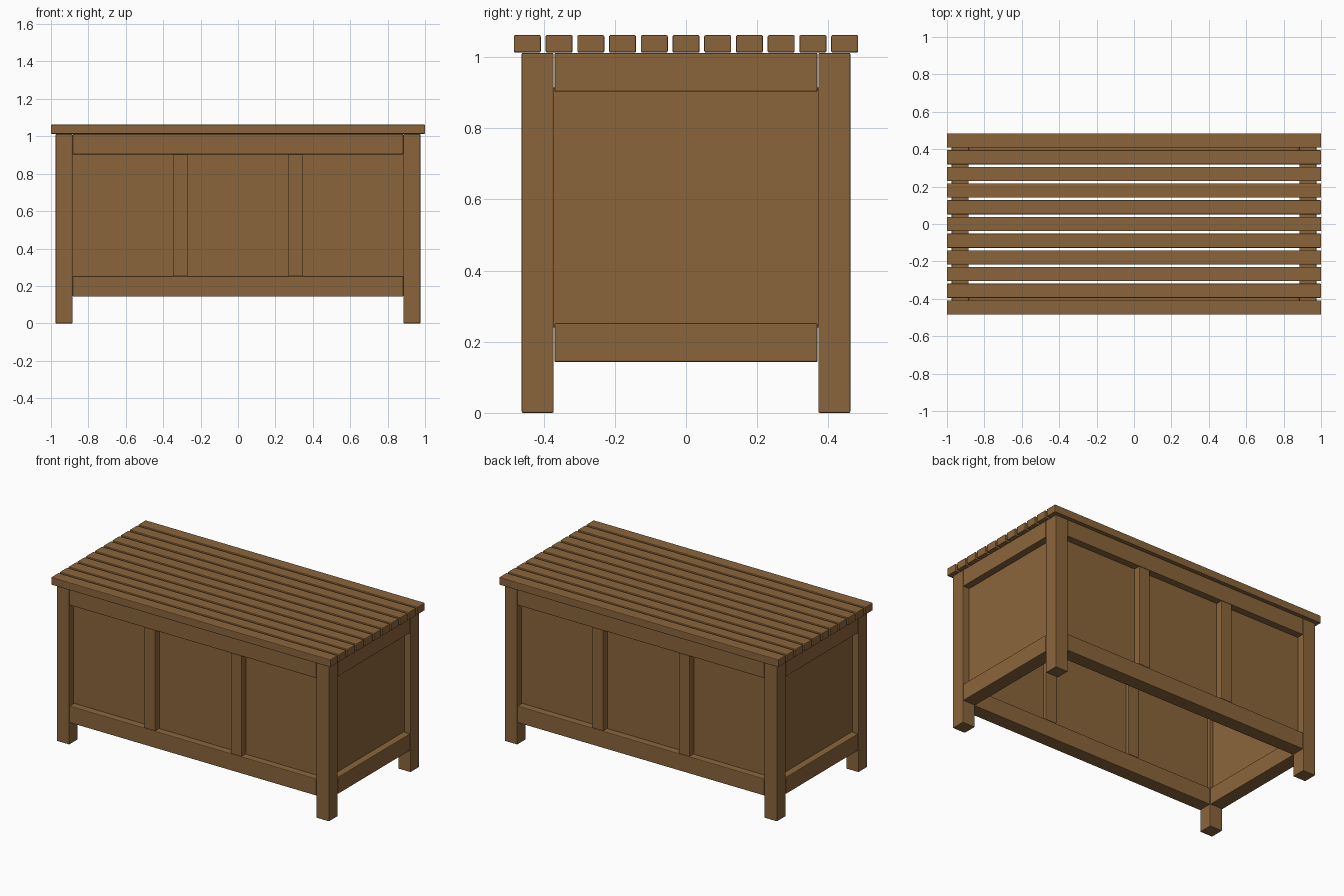
import bpy
import bmesh

if "Cube" in bpy.data.objects:
    bpy.data.objects.remove(bpy.data.objects["Cube"])

wood = bpy.data.materials.new("brown_wood")
wood.diffuse_color = (0.258, 0.130, 0.044, 1)
wood.use_nodes = True
wood.node_tree.nodes["Principled BSDF"].inputs["Base Color"].default_value = wood.diffuse_color


def board(name, x, y, z, bevel=0.004):
    """Box spanning the given (min, max) ranges, with lightly eased edges."""
    bm = bmesh.new()
    bmesh.ops.create_cube(bm, size=1)
    for v in bm.verts:
        for i, (lo, hi) in enumerate((x, y, z)):
            v.co[i] = hi if v.co[i] > 0 else lo
    mesh = bpy.data.meshes.new(name)
    bm.to_mesh(mesh)
    bm.free()
    mesh.materials.append(wood)
    obj = bpy.data.objects.new(name, mesh)
    bpy.context.collection.objects.link(obj)
    if bevel:
        mod = obj.modifiers.new("eased_edges", "BEVEL")
        mod.width = bevel
        mod.segments = 2
    return obj


def span(side, inner, outer):
    """Range between two distances from the centre, on one side."""
    return tuple(sorted((side * inner, side * outer)))


LEG_X = (0.885, 0.975)
LEG_Y = (0.372, 0.462)
RAILS = {"lower_rail": (0.143, 0.252), "upper_rail": (0.903, 1.012)}
PANEL_Z = (0.24, 0.915)

# Corner legs
for sx in (-1, 1):
    for sy in (-1, 1):
        board("leg", span(sx, *LEG_X), span(sy, *LEG_Y), (0, 1.012))

# Long walls: rails, two stiles and a recessed panel
for sy, wall in ((-1, "front"), (1, "back")):
    for name, z in RAILS.items():
        board(f"{wall}_{name}", (-0.884, 0.884), span(sy, *LEG_Y), z)
    for x in (-0.309, 0.309):
        board(f"{wall}_stile", (x - 0.039, x + 0.039), span(sy, *LEG_Y), (0.252, 0.903))
    board(f"{wall}_panel", (-0.9, 0.9), span(sy, 0.395, 0.417), PANEL_Z, 0)

# Short walls: rails and a recessed panel
for sx, wall in ((-1, "left"), (1, "right")):
    for name, z in RAILS.items():
        board(f"{wall}_{name}", span(sx, *LEG_X), (-0.37, 0.37), z)
    board(f"{wall}_panel", span(sx, 0.908, 0.93), (-0.39, 0.39), PANEL_Z, 0)

# Slatted lid
for i in range(11):
    y = (i - 5) * 0.0892
    board("lid_slat", (-1, 1), (y - 0.038, y + 0.038), (1.013, 1.062))
